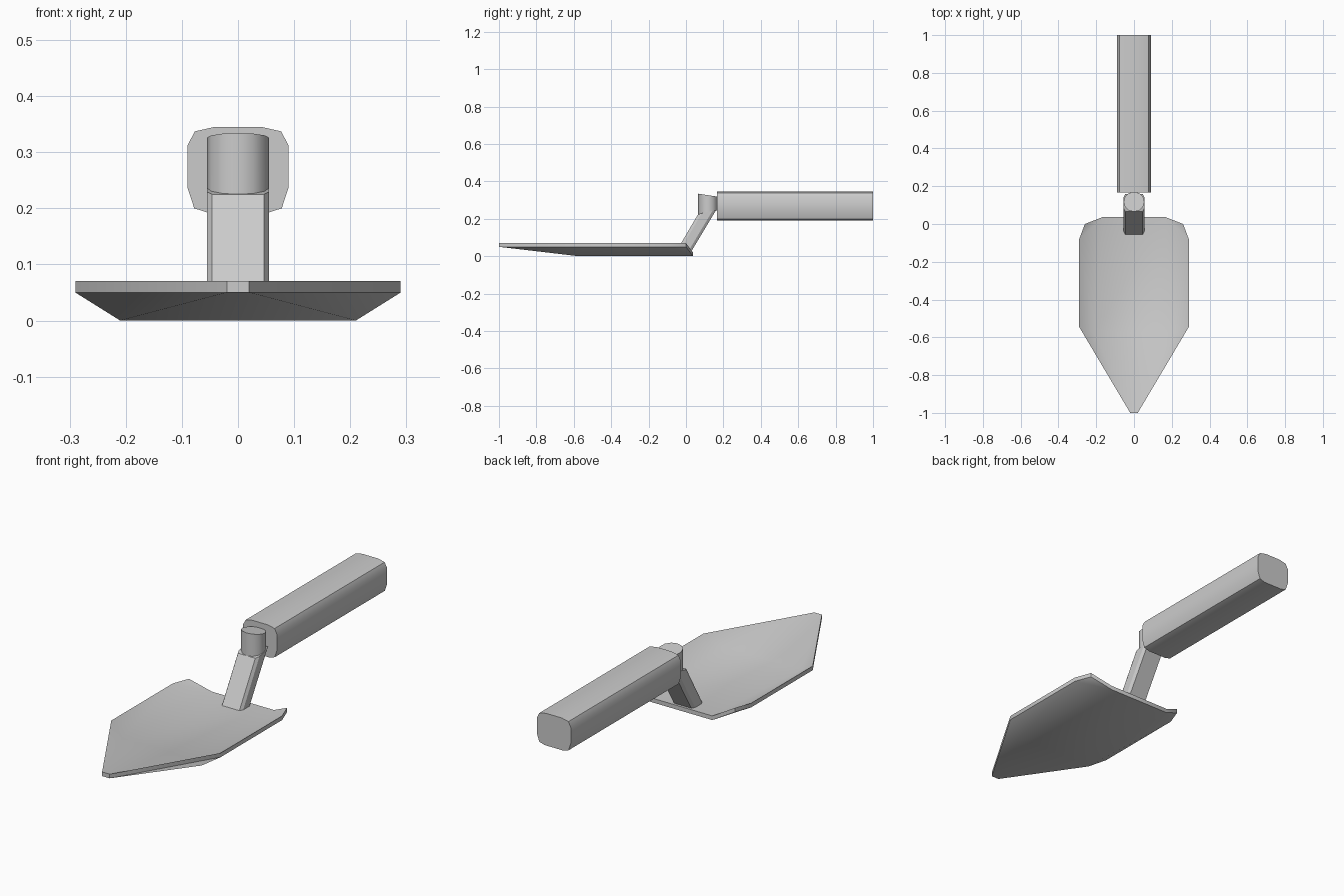
import bpy, bmesh, math
from mathutils import Vector

if "Cube" in bpy.data.objects:
    bpy.data.objects.remove(bpy.data.objects["Cube"])


def finish(name, bm, angle):
    bmesh.ops.recalc_face_normals(bm, faces=bm.faces)
    me = bpy.data.meshes.new(name)
    bm.to_mesh(me)
    bm.free()
    ob = bpy.data.objects.new(name, me)
    bpy.context.collection.objects.link(ob)
    bpy.ops.object.select_all(action='DESELECT')
    ob.select_set(True)
    bpy.context.view_layer.objects.active = ob
    bpy.ops.object.shade_smooth_by_angle(angle=math.radians(angle))
    return ob


def loft(name, rings, angle=30):
    bm = bmesh.new()
    loops = [[bm.verts.new(p) for p in r] for r in rings]
    n = len(loops[0])
    for a, b in zip(loops, loops[1:]):
        for i in range(n):
            j = (i + 1) % n
            bm.faces.new((a[i], a[j], b[j], b[i]))
    bm.faces.new(loops[0])
    bm.faces.new(loops[-1])
    return finish(name, bm, angle)


def mirrored(half):
    return half + [(-x, t) for x, t in reversed(half)]


# Blade: dished sheet, raised rim around a flat floor, thickened upwards
half = {'tip': (0.02, -1, 0.05), 'front': (0.29, -0.545, 0.05),
        'side': (0.29, -0.08, 0.05), 'back': (0.26, 0, 0.05),
        'floor_f': (0.21, -0.575, 0), 'floor_b': (0.165, 0.037, 0)}
bm = bmesh.new()
R = {k: bm.verts.new(p) for k, p in half.items()}
L = {k: bm.verts.new((-p[0], p[1], p[2])) for k, p in half.items()}
for S in (R, L):
    for keys in (('tip', 'front', 'floor_f'), ('front', 'side', 'floor_f'),
                 ('side', 'floor_b', 'floor_f'), ('side', 'back', 'floor_b')):
        bm.faces.new([S[k] for k in keys])
for a, b in (('tip', 'floor_f'), ('floor_f', 'floor_b')):
    bm.faces.new((L[a], R[a], R[b], L[b]))
bmesh.ops.recalc_face_normals(bm, faces=bm.faces)
ext = bmesh.ops.extrude_face_region(bm, geom=bm.faces[:], use_keep_orig=True)
top = [v for v in ext['geom'] if isinstance(v, bmesh.types.BMVert)]
bmesh.ops.translate(bm, verts=top, vec=(0, 0, 0.02))
finish('blade', bm, 40)

# Neck rod: chamfered bar leaning back; each ring runs from a front to a back point
bar = mirrored([(0.046, 0), (0.055, 0.2), (0.055, 0.8), (0.046, 1)])


def ring(profile, front, back):
    f, b = Vector((0, *front)), Vector((0, *back))
    return [f.lerp(b, t) + Vector((x, 0, 0)) for x, t in profile]


loft('neck_rod', [ring(bar, (-0.058, 0.015), (0.022, 0.015)),
                  ring(bar, (0.065, 0.225), (0.16, 0.245))])

# Neck collar: rounded upright end of the rod, against the handle
collar = [(0.055 * math.sin(a), 0.5 - 0.5 * math.cos(a))
          for a in (math.tau * i / 12 for i in range(12))]
loft('neck_collar', [ring(collar, (0.065, 0.22), (0.17, 0.245)),
                     ring(collar, (0.065, 0.334), (0.17, 0.318))], 40)

# Handle: rounded-square grip
grip = mirrored([(0.042, 0.345), (0.077, 0.337), (0.09, 0.312),
                 (0.09, 0.237), (0.078, 0.2), (0.05, 0.191)])
loft('handle', [[(x, y, z) for x, z in grip] for y in (0.167, 1.0)])
